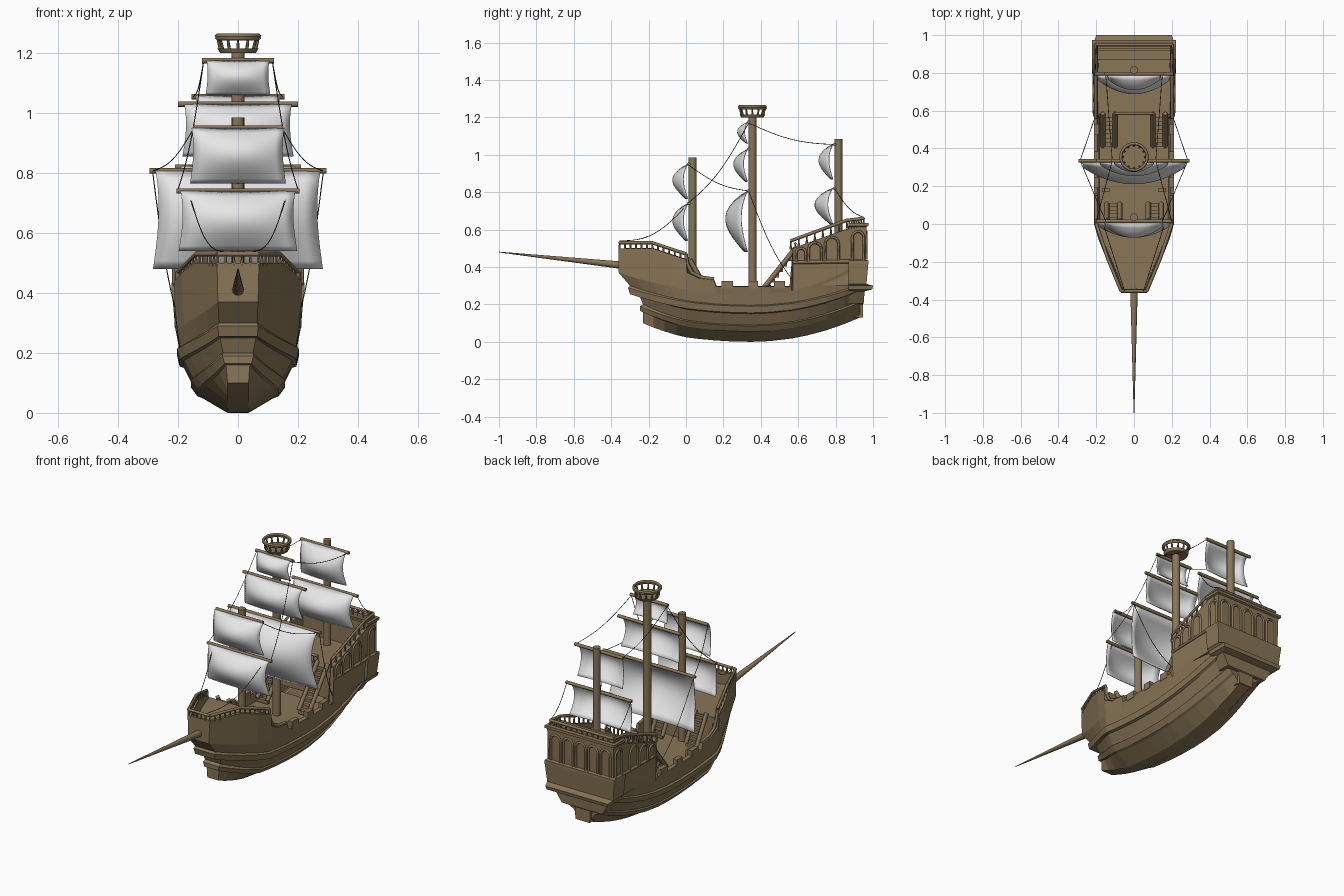
import bpy, bmesh, math
from mathutils import Vector

if "Cube" in bpy.data.objects:
    bpy.data.objects.remove(bpy.data.objects["Cube"], do_unlink=True)


def material(name, rgb):
    m = bpy.data.materials.new(name)
    m.use_nodes = True
    m.diffuse_color = (*rgb, 1)
    m.node_tree.nodes["Principled BSDF"].inputs["Base Color"].default_value = (*rgb, 1)
    return m


WOOD = material("brown wood", (0.25, 0.18, 0.095))
CLOTH = material("white sailcloth", (0.8, 0.8, 0.8))
ROPE = material("dark rope", (0.04, 0.03, 0.02))


def finish(name, bm, mat=WOOD, smooth=False):
    bmesh.ops.recalc_face_normals(bm, faces=bm.faces)
    me = bpy.data.meshes.new(name)
    bm.to_mesh(me)
    bm.free()
    ob = bpy.data.objects.new(name, me)
    bpy.context.collection.objects.link(ob)
    me.materials.append(mat)
    if smooth:
        bpy.ops.object.select_all(action='DESELECT')
        ob.select_set(True)
        bpy.context.view_layer.objects.active = ob
        bpy.ops.object.shade_smooth_by_angle(angle=math.radians(40))
    return ob


def box(name, x, y, z):
    """Box from three (min, max) ranges."""
    bm = bmesh.new()
    bmesh.ops.create_cube(bm, size=1)
    for v in bm.verts:
        v.co = [r[0] if c < 0 else r[1] for c, r in zip(v.co, (x, y, z))]
    return finish(name, bm)


def rod(name, a, b, r1, r2=None, sides=16):
    a, b = Vector(a), Vector(b)
    bm = bmesh.new()
    bmesh.ops.create_cone(bm, cap_ends=True, segments=sides, radius1=r1,
                          radius2=r1 if r2 is None else r2, depth=(b - a).length)
    turn = (b - a).to_track_quat('Z', 'Y')
    for v in bm.verts:
        v.co = turn @ v.co + (a + b) / 2
    return finish(name, bm, smooth=True)


def strip(name, pts, r, mat=WOOD, closed=False):
    """Thin bar swept along points."""
    cu = bpy.data.curves.new(name, 'CURVE')
    cu.dimensions, cu.bevel_depth, cu.bevel_resolution = '3D', r, 0
    cu.use_fill_caps = True
    sp = cu.splines.new('POLY')
    sp.points.add(len(pts) - 1)
    for p, c in zip(sp.points, pts):
        p.co = (*c, 1)
    sp.use_cyclic_u = closed
    ob = bpy.data.objects.new(name, cu)
    bpy.context.collection.objects.link(ob)
    cu.materials.append(mat)
    bpy.ops.object.select_all(action='DESELECT')
    ob.select_set(True)
    bpy.context.view_layer.objects.active = ob
    bpy.ops.object.convert(target='MESH')


def lerp(table, t):
    for (a, p), (b, q) in zip(table, table[1:]):
        if t <= b:
            return p + (q - p) * max(0, t - a) / (b - a)
    return table[-1][1]


# Hull: rows from keel to sheer, swept through stations from bow to stern
BOW = [(-.36, .33), (-.18, .7), (-.08, .89), (0, 1)]
SHEER = [(-.36, .5), (-.18, .5), (0, .44), (.006, .37), (.07, .34), (.15, .33),
         (.16, .295), (.565, .295), (.571, .5), (.85, .6), (.95, .62)]
# z bow, z middle, z stern, width middle, width stern, y at bow
ROWS = [(.10, 0, .13, .035, .035, -.23), (.16, .05, .18, .12, .07, -.23),
        (.165, .055, .185, .135, .085, -.245), (.19, .085, .21, .157, .11, -.245),
        (.2, .09, .22, .15, .105, -.23), (.25, .15, .27, .18, .15, -.25),
        (.255, .155, .275, .195, .165, -.3), (.29, .19, .3, .203, .18, -.31),
        (.3, .195, .31, .193, .175, -.3), (.37, .25, .42, .203, .205, -.36),
        (0, 0, 0, .212, .215, -.36)]
STATIONS = [-.36, -.27, -.18, -.08, 0, .006, .07, .15, .16, .25, .35, .45,
            .565, .571, .65, .75, .85, .93]


def hull_point(i, y):
    zb, zm, zs, wm, ws, yb = ROWS[i]
    t = abs(y - .35) / (.71 if y < .35 else .58)
    z = lerp(SHEER, y) if i == len(ROWS) - 1 else zm + ((zb if y < .35 else zs) - zm) * t ** 2
    w = wm + (ws - wm) * max(0, (y - .45) / .48) ** 2
    if i:
        w *= lerp(BOW, y)
    return max(w, .035), y * yb / -.36 if y < 0 else y, z


bm = bmesh.new()
sides = []
for s in (1, -1):
    sides.append([[bm.verts.new((s * p[0], p[1], p[2])) for p in
                   (hull_point(i, y) for i in range(len(ROWS)))] for y in STATIONS])
L, R = sides
for g in sides:
    for a, b in zip(g, g[1:]):
        for i in range(len(ROWS) - 1):
            bm.faces.new((a[i], b[i], b[i + 1], a[i + 1]))
for k in range(len(STATIONS) - 1):
    bm.faces.new((L[k][0], L[k + 1][0], R[k + 1][0], R[k][0]))
for k in (0, -1):
    for i in range(len(ROWS) - 1):
        bm.faces.new((L[k][i], L[k][i + 1], R[k][i + 1], R[k][i]))
hull = finish("hull", bm)
wall = hull.modifiers.new("wall", 'SOLIDIFY')
wall.thickness, wall.offset = .02, -1


# Decks follow the plan outline of the hull
def deck(name, y0, y1, z0, z1, w):
    ys = [y0 + (y1 - y0) * k / 6 for k in range(7)]
    bm = bmesh.new()
    ring = [(w * lerp(BOW, y), y) for y in ys]
    ring += [(-x, y) for x, y in reversed(ring)]
    low = [bm.verts.new((x, y, z0)) for x, y in ring]
    top = [bm.verts.new((x, y, z1)) for x, y in ring]
    bm.faces.new(low)
    bm.faces.new(top)
    for k in range(len(ring)):
        j = (k + 1) % len(ring)
        bm.faces.new((low[k], low[j], top[j], top[k]))
    finish(name, bm)


deck("foredeck", -.345, .02, .39, .425, .195)
box("foredeck_bulkhead", (-.185, .185), (0, .02), (.25, .41))
deck("main_deck", 0, .6, .23, .25, .187)
deck("quarterdeck", .58, .92, .3, .48, .2)

# Stern gallery: stacked rectangles with mouldings
bm = bmesh.new()
last = None
for z, w, y0, y1 in [(.13, .045, .85, .945), (.2, .05, .85, .945), (.205, .13, .87, .95),
                     (.27, .17, .87, .955), (.28, .195, .87, .995), (.3, .2, .87, 1),
                     (.31, .212, .87, .965), (.42, .222, .87, .975), (.435, .222, .87, .975),
                     (.44, .21, .87, .96), (.615, .212, .87, .965), (.62, .222, .87, .975),
                     (.635, .222, .87, .975), (.635, .19, .87, .95), (.58, .19, .87, .95)]:
    ring = [bm.verts.new(p) for p in ((-w, y0, z), (w, y0, z), (w, y1, z), (-w, y1, z))]
    if last:
        for k in range(4):
            bm.faces.new((last[k], last[k - 1], ring[k - 1], ring[k]))
    else:
        bm.faces.new(ring)
    last = ring
bm.faces.new(last)
finish("stern_gallery", bm)


# Raised arches on the stern and its sides
def arch(name, place, mid, half, z0, z1):
    pts = [place(mid - half, z0)]
    pts += [place(mid - half * math.cos(a * math.pi / 8),
                  z1 - half + half * math.sin(a * math.pi / 8)) for a in range(9)]
    strip(name, pts + [place(mid + half, z0)], .007)


for k in range(5):
    arch("stern_arch", lambda u, z: (u, .964, z), (k - 2) * .08, .03, .44, .59)
for s in (1, -1):
    for mid, half, top in ((.615, .026, .5), (.69, .034, .53), (.78, .036, .56), (.92, .03, .59)):
        arch("side_arch", lambda u, z: (s * .213, u, z), mid, half, .43, top)
    strip("side_moulding", [(s * .208, .57, .425), (s * .212, .87, .43)], .01)


# Rails with balusters
def rail(name, pts, gap, n, r=.009):
    pts = [Vector(p) for p in pts]
    strip(name, pts, r)
    for a, b in zip(pts, pts[1:]):
        for k in range(n + 1):
            p = a.lerp(b, k / n)
            rod("baluster", p - Vector((0, 0, gap)), p, .006, .004, 6)


for s in (1, -1):
    rail("fore_rail", [(s * .068, -.355, .53), (s * .14, -.18, .53), (s * .2, 0, .47)], .04, 6)
    strip("fore_rail_scroll", [(s * .2, 0, .47), (s * .2, .006, .42), (s * .2, .03, .37),
                               (s * .2, .08, .345), (s * .2, .15, .335)], .01)
    rail("quarter_rail", [(s * .203, .56, .54), (s * .203, .86, .65), (s * .203, .95, .66)], .045, 7)
    for y, d in ((.22, .03), (.36, .025), (.5, .03)):
        x = sorted((s * .185, s * .212))
        box("bulwark_block", x, (y - d, y + d), (.285, .325))
    box("deck_cleat", sorted((s * .13, s * .17)), (.17, .19), (.25, .29))
rail("bow_rail", [(-.068, -.355, .53), (.068, -.355, .53)], .04, 5)
rail("stern_rail", [(-.203, .95, .66), (.203, .95, .66)], .04, 12)
rail("quarter_front_rail", [(-.1, .585, .525), (.1, .585, .525)], .045, 8)


# Stairs
def stairs(x0, x1, y0, y1, z0, z1, n):
    for k in range(n):
        a, b = y0 + (y1 - y0) * k / n, y0 + (y1 - y0) * (k + 1) / n
        z = z0 + (z1 - z0) * (k + 1) / n
        box("stair_step", (x0, x1), sorted((a, b)), (z - .02, z))
    for x in (x0, x1):
        strip("stair_side", [(x, y0, z0 + .03), (x, y1, z1 + .02)], .014)


for s in (1, -1):
    x0, x1 = sorted((s * .1, s * .165))
    stairs(x0, x1, .41, .585, .25, .48, 8)
    x0, x1 = sorted((s * .075, s * .145))
    stairs(x0, x1, .11, .02, .25, .42, 5)

# Masts and bowsprit
rod("bowsprit", (0, -.3, .405), (0, -1, .48), .021, .002)
rod("fore_mast", (0, .035, .25), (0, .035, .985), .021)
rod("main_mast", (0, .355, .24), (0, .355, 1.21), .022)
rod("mizzen_mast", (0, .815, .45), (0, .815, 1.085), .021)


# Yards with billowing sails
def sail(mast, y, z_top, z_low, yard, half, depth):
    rod(mast + "_yard", (-yard, y, z_top), (yard, y, z_top), .009, sides=10)
    bm = bmesh.new()
    n = 12
    grid = []
    for j in range(n + 1):
        v = j / n
        swell = math.sin(math.pi * v ** .85)
        grid.append([])
        for i in range(n + 1):
            u = 2 * i / n - 1
            grid[-1].append(bm.verts.new((
                half * u * (1 - .05 * swell + .03 * v),
                y - .008 - depth * (swell * (.3 + .7 * (1 - u * u)) + .15 * v * (1 - u * u)),
                z_top + (z_low - z_top) * v)))
    for a, b in zip(grid, grid[1:]):
        for i in range(n):
            bm.faces.new((a[i], a[i + 1], b[i + 1], b[i]))
    ob = finish(mast + "_sail", bm, CLOTH, True)
    ob.modifiers.new("cloth", 'SOLIDIFY').thickness = .004


sail("fore_lower", .015, .74, .54, .205, .192, .075)
sail("fore_upper", .015, .95, .765, .15, .155, .075)
sail("main_lower", .335, .807, .48, .295, .275, .11)
sail("main_middle", .335, 1.03, .855, .2, .18, .07)
sail("main_top", .335, 1.175, 1.06, .12, .105, .05)
sail("mizzen_lower", .795, .82, .63, .21, .19, .09)
sail("mizzen_upper", .795, 1.055, .87, .155, .14, .07)

# Crow's nest
rod("nest_floor", (0, .355, 1.2), (0, .355, 1.215), .06, .068, 20)
for r, z in ((.07, 1.25), (.07, 1.258)):
    strip("nest_rail", [(r * math.cos(a * math.pi / 12), .355 + r * math.sin(a * math.pi / 12), z)
                        for a in range(24)], .008, closed=True)
for k in range(12):
    a = k * math.pi / 6
    x, y = math.cos(a), math.sin(a)
    rod("nest_post", (x * .058, .355 + y * .058, 1.21), (x * .068, .355 + y * .068, 1.25), .006, .004, 6)


# Sagging ropes on both sides
def rope(a, b, sag):
    for s in (1, -1):
        p, q = Vector((s * a[0], a[1], a[2])), Vector((s * b[0], b[1], b[2]))
        strip("rope", [p.lerp(q, k / 12) - Vector((0, 0, sag * math.sin(math.pi * k / 12)))
                       for k in range(13)], .0018, ROPE)


rope((.05, -.355, .54), (.165, .01, .735), .06)
rope((.15, .015, .945), (.285, .335, .807), .03)
rope((.2, .015, .745), (.115, .335, 1.17), .05)
rope((.115, .335, 1.17), (.15, .795, 1.055), .03)
rope((.285, .335, .807), (.205, .57, .33), .05)
rope((.205, .795, .82), (.2, .95, .665), .03)
